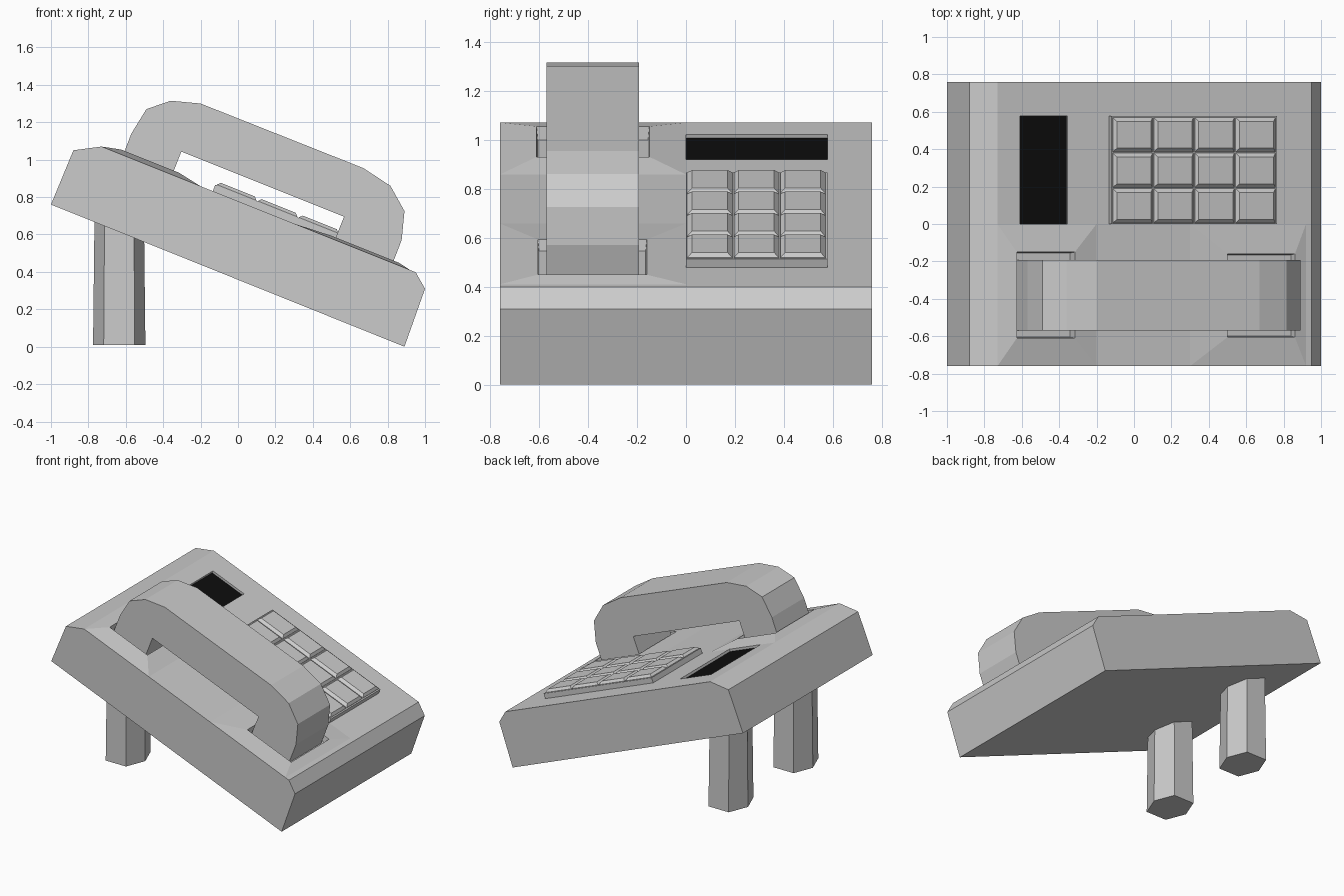
import bpy
from mathutils import Vector

if "Cube" in bpy.data.objects:
    bpy.data.objects.remove(bpy.data.objects["Cube"])


def make(name, verts, faces):
    mesh = bpy.data.meshes.new(name)
    mesh.from_pydata(verts, [], faces)
    obj = bpy.data.objects.new(name, mesh)
    bpy.context.collection.objects.link(obj)
    return obj


def on_slope(x, y, h):
    # point at height h above the sloping top of the body
    return Vector((x + 0.371 * h, y, 0.778 - 0.4 * x + 0.928 * h))


def loft(loops, bottom=True):
    # skin a stack of counter-clockwise loops, with end caps
    n = len(loops[0])
    verts = [p for loop in loops for p in loop]
    faces = [(k * n + i, k * n + (i + 1) % n, (k + 1) * n + (i + 1) % n, (k + 1) * n + i)
             for k in range(len(loops) - 1) for i in range(n)]
    faces.append(tuple(range(len(verts) - n, len(verts))))
    if bottom:
        faces.append(tuple(reversed(range(n))))
    return verts, faces


def slope_loft(rects, bottom=True):
    return loft([[on_slope(x0, y0, h), on_slope(x1, y0, h), on_slope(x1, y1, h), on_slope(x0, y1, h)]
                 for x0, x1, y0, y1, h in rects], bottom)


def merge(parts):
    verts, faces = [], []
    for v, f in parts:
        faces += [tuple(i + len(verts) for i in face) for face in f]
        verts += v
    return verts, faces


def extrude(profile, y0, y1):
    # clockwise x-z profile extruded along y
    return loft([[Vector((x, y, z)) for x, z in profile] for y in (y0, y1)])


# Wedge-shaped body
body = make("body", *extrude([(0.89, 0), (1, 0.31), (0.95, 0.398), (-0.73, 1.07),
                              (-0.88, 1.05), (-1, 0.76)][::-1], -0.76, 0.76))

# Recesses for the display and the two cradle wells
wells = [((-0.73, -0.2, -0.76, 0.0), (-0.635, -0.325, -0.61, -0.15), 0.024),
         ((0.3, 0.92, -0.76, 0.0), (0.495, 0.855, -0.605, -0.16), 0.014)]
cuts = [slope_loft([(-0.61, -0.355, 0, 0.578, -0.02), (-0.61, -0.355, 0, 0.578, 0.1)])]
cuts += [slope_loft([(*w, -0.05), (*w, 0.1)]) for _, w, _ in wells]
cutter = make("recess_cutter", *merge(cuts))
cutter.hide_render = True
cutter.display_type = 'WIRE'
mod = body.modifiers.new("recesses", 'BOOLEAN')
mod.operation = 'DIFFERENCE'
mod.solver = 'EXACT'
mod.object = cutter

# Raised surrounds and floors of the cradle wells
for name, (outer, inner, h) in zip(("rear_cradle", "front_cradle"), wells):
    x0, x1, y0, y1 = inner
    floor = (x0 + 0.015, x1 - 0.005, y0 + 0.005, y1 - 0.005)
    make(name, *slope_loft([(*outer, 0), (*inner, h), (*floor, -0.03)], bottom=False))

# Display
display = make("display", *slope_loft([(-0.615, -0.35, 0, 0.578, -0.03),
                                       (-0.615, -0.35, 0, 0.578, -0.017)]))
black = bpy.data.materials.new("black")
black.diffuse_color = (0.004, 0.004, 0.004, 1)
black.use_nodes = True
black.node_tree.nodes["Principled BSDF"].inputs["Base Color"].default_value = black.diffuse_color
display.data.materials.append(black)

# Keypad base and bevelled keys
make("keypad_base", *slope_loft([(-0.135, 0.75, 0, 0.577, -0.02), (-0.135, 0.75, 0, 0.577, 0.037)]))
for i in range(4):
    for j in range(3):
        x, y = -0.128 + 0.219 * i, 0.005 + 0.19 * j
        make(f"key_{i}_{j}", *slope_loft([
            (x, x + 0.212, y, y + 0.184, 0.03),
            (x, x + 0.212, y, y + 0.184, 0.04),
            (x + 0.015, x + 0.197, y + 0.02, y + 0.164, 0.057)]))

# Handset
make("handset", *extrude([(-0.63, 0.985), (-0.57, 1.14), (-0.49, 1.27), (-0.36, 1.315), (-0.2, 1.3),
                          (0.67, 0.955), (0.815, 0.86), (0.89, 0.725), (0.875, 0.57), (0.815, 0.415),
                          (0.505, 0.54), (0.567, 0.695), (-0.303, 1.043), (-0.365, 0.885)],
                         -0.57, -0.192))

# Hexagonal legs
HEX = [(-0.14, 0), (-0.083, -0.145), (0.083, -0.145), (0.14, 0), (0.083, 0.145), (-0.083, 0.145)]
for name, side in (("front_leg", -1), ("back_leg", 1)):
    make(name, *loft([[Vector((-0.635 + s * x, 0.38 * side + s * y, z)) for x, y in HEX]
                      for z, s in ((0.008, 1), (0.74, 0.94))]))
